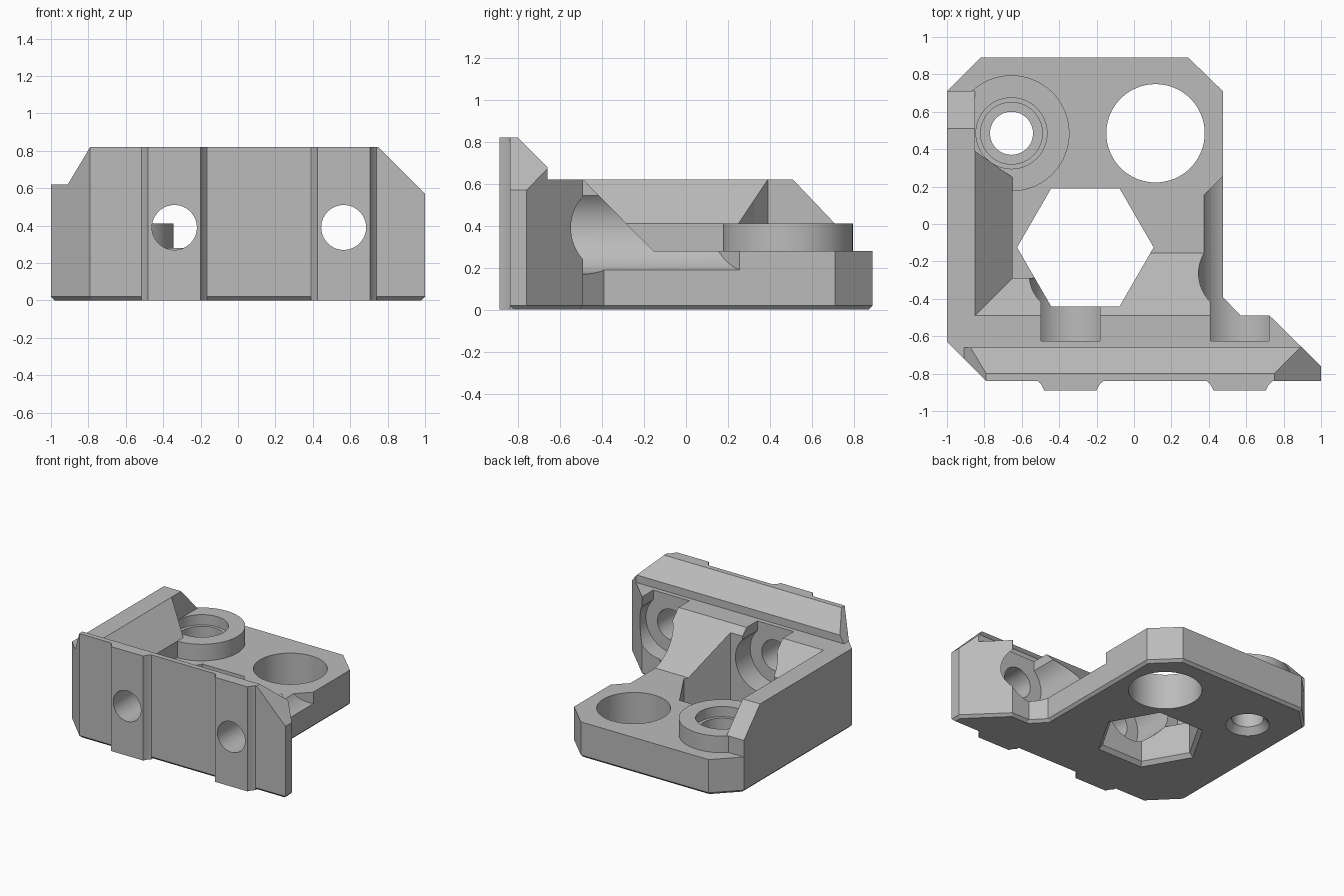
import bpy, bmesh, math
from mathutils import Matrix, Vector

cube = bpy.data.objects.get("Cube")
if cube:
    bpy.data.objects.remove(cube, do_unlink=True)

grey = bpy.data.materials.new("mid grey")
grey.use_nodes = True
grey.diffuse_color = (0.5, 0.5, 0.5, 1)
grey.node_tree.nodes["Principled BSDF"].inputs["Base Color"].default_value = (0.5, 0.5, 0.5, 1)


def finish(name, bm):
    bmesh.ops.recalc_face_normals(bm, faces=bm.faces)
    mesh = bpy.data.meshes.new(name)
    bm.to_mesh(mesh)
    bm.free()
    mesh.materials.append(grey)
    obj = bpy.data.objects.new(name, mesh)
    bpy.context.scene.collection.objects.link(obj)
    return obj


def prism(name, points, axis, lo, hi, chamfer=0):
    """Extrude a 2D profile along an axis, optionally chamfering the low end."""
    place = {"x": lambda a, b, h: (h, a, b),
             "y": lambda a, b, h: (a, h, b),
             "z": lambda a, b, h: (a, b, h)}[axis]
    bm = bmesh.new()
    face = bm.faces.new([bm.verts.new(place(a, b, lo)) for a, b in points])
    made = bmesh.ops.extrude_face_region(bm, geom=[face], use_keep_orig=True)
    shift = Vector(place(0, 0, hi - lo))
    bmesh.ops.translate(bm, vec=shift, verts=[v for v in made["geom"] if isinstance(v, bmesh.types.BMVert)])
    bmesh.ops.recalc_face_normals(bm, faces=bm.faces)
    if chamfer:
        bmesh.ops.bevel(bm, geom=list(face.edges), offset=chamfer, segments=1, affect="EDGES")
    return finish(name, bm)


def box(name, x, y, z):
    return prism(name, [(x[0], y[0]), (x[1], y[0]), (x[1], y[1]), (x[0], y[1])], "z", *z)


def drum(name, centre, lo, hi, r1, r2=None, axis="z", sides=64):
    """Cylinder or cone between two heights; centre is (x, y) or (x, z)."""
    bm = bmesh.new()
    mid = (lo + hi) / 2
    if axis == "z":
        matrix = Matrix.Translation((*centre, mid))
    else:
        matrix = Matrix.Translation((centre[0], mid, centre[1])) @ Matrix.Rotation(-math.pi / 2, 4, "X")
    if sides == 6:
        matrix = matrix @ Matrix.Rotation(math.pi / 6, 4, "Z") @ Matrix.Rotation(math.pi / 3, 4, "Z")
    bmesh.ops.create_cone(bm, cap_ends=True, segments=sides, radius1=r1,
                          radius2=r1 if r2 is None else r2, depth=hi - lo, matrix=matrix)
    return finish(name, bm)


def combine(target, operation, *others):
    """Apply booleans in turn and discard the helper solids."""
    for other in others:
        mod = target.modifiers.new("boolean", "BOOLEAN")
        mod.operation, mod.object, mod.solver = operation, other, "EXACT"
        bpy.context.view_layer.update()
        result = target.evaluated_get(bpy.context.evaluated_depsgraph_get())
        mesh = bpy.data.meshes.new_from_object(result)
        target.modifiers.clear()
        target.data = mesh
        bpy.data.objects.remove(other, do_unlink=True)
    return target


BOSS, BIG, HEX = (-0.655, 0.485), (0.115, 0.485), (-0.26, -0.125)
SCREWS, SCREW_Z = (-0.34, 0.565), 0.39

# Sloped side wall with its end cut back beside the boss
side_wall = prism("side_wall", [(-1.1, -0.1), (-1.1, 0.62), (-0.85, 0.62), (-0.65, 0.41), (-0.65, -0.1)],
                  "y", -0.75, 0.45)
combine(side_wall, "DIFFERENCE",
        prism("wall_relief", [(-0.85, 0.39), (-0.65, 0.25), (-0.5, 0.25), (-0.5, 0.6), (-0.85, 0.6)],
              "z", 0.2, 0.9))

# Solid masses, later trimmed to the plan outline
bracket = box("bracket", (-1.2, 1.2), (-1.2, 1.2), (-0.1, 0.28))
combine(
    bracket, "UNION",
    side_wall,
    prism("wall_end", [(0.35, -0.1), (0.35, 0.62), (0.51, 0.62), (0.71, 0.41), (0.71, -0.1)],
          "x", -1.1, -0.85),
    prism("centre_web", [(-0.75, -0.1), (-0.75, 0.62), (-0.49, 0.62), (-0.155, 0.28), (-0.155, -0.1)],
          "x", -0.3, 1.1),
    prism("left_web", [(-0.74, -0.1), (-0.74, 0.62), (-0.49, 0.62), (-0.29, 0.41), (-0.29, -0.1)],
          "x", -1.05, -0.3),
    prism("front_plate", [(-1, -0.1), (-1, 0.82), (-0.8, 0.82), (-0.66, 0.68), (-0.66, -0.1)],
          "x", -1.15, 1.15),
    drum("boss", BOSS, 0.1, 0.41, 0.31),
)

# Plan outline with a chamfered underside
outline = [(-1, 0.71), (-0.82, 0.89), (0.29, 0.89), (0.475, 0.71), (0.475, -0.39), (0.57, -0.49),
           (0.725, -0.49), (1, -0.76), (1, -0.84), (-0.79, -0.84), (-1, -0.63)]
combine(bracket, "INTERSECT", prism("outline", outline, "z", 0, 1, chamfer=0.02))

# Clipped upper corners of the front plate
combine(bracket, "DIFFERENCE",
        prism("right_clip", [(0.75, 0.82), (1.07, 0.5), (1.1, 0.9), (0.67, 0.9)], "y", -1, -0.3),
        prism("left_clip", [(-0.91, 0.62), (-0.742, 0.9), (-1.1, 0.9), (-1.1, 0.62)], "y", -1, -0.5))

# Stepped locating ribs on the front
for x in SCREWS:
    half = [(0.175, -0.84), (0.155, -0.86), (0.14, -0.89)]
    profile = [(x + 0.175, -0.8)] + [(x + a, b) for a, b in half]
    profile += [(x - a, b) for a, b in reversed(half)] + [(x - 0.175, -0.8)]
    combine(bracket, "UNION", prism("rib", profile, "z", 0, 0.82))

# Screw holes with wide head channels and open slots above
for x, end in zip(SCREWS, (0.0, 0.4)):
    channel = drum("channel", (x, SCREW_Z), -0.625, end, 0.22, axis="y")
    combine(channel, "UNION", box("slot", (x - 0.157, x + 0.157), (-0.625, end), (SCREW_Z, 0.95)))
    if x > 0:
        combine(channel, "DIFFERENCE",
                prism("channel_end", [(0.1, -0.12), (0.9, 0.68), (0.1, 0.68)], "z", -0.1, 1.1))
    combine(bracket, "DIFFERENCE", channel,
            drum("screw_hole", (x, SCREW_Z), -1, -0.5, 0.12, axis="y"))

# Vertical holes: hexagon, large bore and stepped boss bore
combine(bracket, "DIFFERENCE",
        drum("hex_hole", HEX, -0.1, 0.6, 0.365, sides=6),
        drum("hex_chamfer", HEX, -0.02, 0.03, 0.415, 0.365, sides=6),
        drum("large_bore", BIG, -0.1, 0.6, 0.263),
        drum("boss_bore", BOSS, -0.1, 0.6, 0.115),
        drum("boss_counterbore", BOSS, 0.2, 0.6, 0.165),
        drum("boss_rim", BOSS, 0.33, 0.6, 0.19),
        drum("boss_countersink", BOSS, -0.01, 0.05, 0.165, 0.115))

# Smooth the bores while keeping edges crisp
for obj in bpy.context.selected_objects:
    obj.select_set(False)
bracket.select_set(True)
bpy.context.view_layer.objects.active = bracket
bpy.ops.object.shade_smooth_by_angle(angle=math.radians(25))
